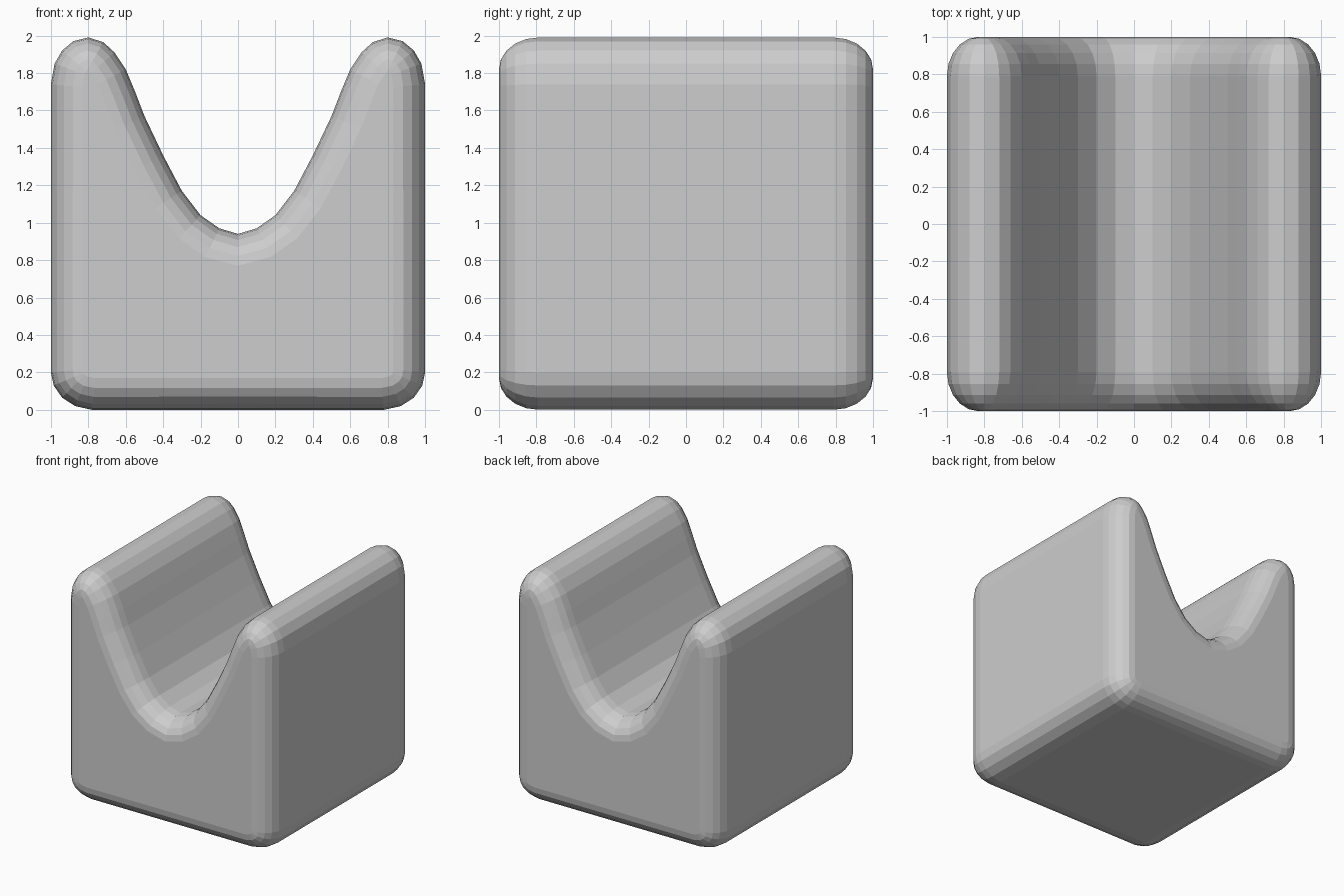
import bpy, bmesh, math
from mathutils import Vector

if "Cube" in bpy.data.objects:
    bpy.data.objects.remove(bpy.data.objects["Cube"])

# Plain grey material
grey = bpy.data.materials.new("mid grey")
grey.use_nodes = True
colour = (0.61, 0.61, 0.61, 1)
grey.diffuse_color = colour
grey.node_tree.nodes["Principled BSDF"].inputs["Base Color"].default_value = colour

# Right half of the cross-section: notch centre, arm tip, outer wall, base
half = [(0, 0.94), (0.1, 0.97), (0.2, 1.04), (0.3, 1.17), (0.4, 1.36),
        (0.5, 1.57), (0.55, 1.7), (0.6, 1.82), (0.66, 1.91), (0.72, 1.965),
        (0.8, 1.99), (0.88, 1.97), (0.94, 1.92), (0.98, 1.85), (1, 1.74),
        (1, 0.2), (0.985, 0.13), (0.94, 0.065), (0.87, 0.02), (0.78, 0), (0, 0)]
profile = [Vector(p) for p in half]
profile += [Vector((-x, z)) for x, z in half[-2:0:-1]]
count = len(profile)
last = len(half) - 1


def inward(i):
    """Direction from a profile point into the body."""
    def normal(a, b):
        d = (b - a).normalized()
        return Vector((d.y, -d.x))
    p = profile[i]
    n = normal(profile[i - 1], p) + normal(p, profile[(i + 1) % count])
    return n.normalized()


def ring(bm, y, inset):
    points = [p + inset * inward(i) for i, p in enumerate(profile)]
    return [bm.verts.new((p.x, y, p.y)) for p in points]


def cap(bm, verts):
    """Close an end with strips from the notch edge to the outer edge."""
    for side in (1, -1):
        for k in range(last // 2):
            ids = dict.fromkeys((k, k + 1, last - k - 1, last - k))
            bm.faces.new([verts[side * i] for i in ids])


# Notched block, with both ends rounded over
RADIUS, END, STEPS = 0.17, 0.21, 5
stations = []
for k in range(STEPS + 1):
    a = math.pi / 2 * (1 - k / STEPS)
    stations.append((-1 + END * (1 - math.sin(a)), RADIUS * (1 - math.cos(a))))
stations = [(-1 + END * (1 - math.cos(math.pi / 2 * k / STEPS)),
             RADIUS * (1 - math.sin(math.pi / 2 * k / STEPS)))
            for k in range(STEPS + 1)]
stations += [(-y, inset) for y, inset in reversed(stations)]

bm = bmesh.new()
rings = [ring(bm, y, inset) for y, inset in stations]
for a, b in zip(rings, rings[1:]):
    for i in range(count):
        j = (i + 1) % count
        bm.faces.new((a[i], a[j], b[j], b[i]))
cap(bm, rings[0])
cap(bm, rings[-1])
bmesh.ops.recalc_face_normals(bm, faces=bm.faces)

mesh = bpy.data.meshes.new("notched_block")
bm.to_mesh(mesh)
bm.free()
mesh.materials.append(grey)
block = bpy.data.objects.new("notched_block", mesh)
bpy.context.collection.objects.link(block)
